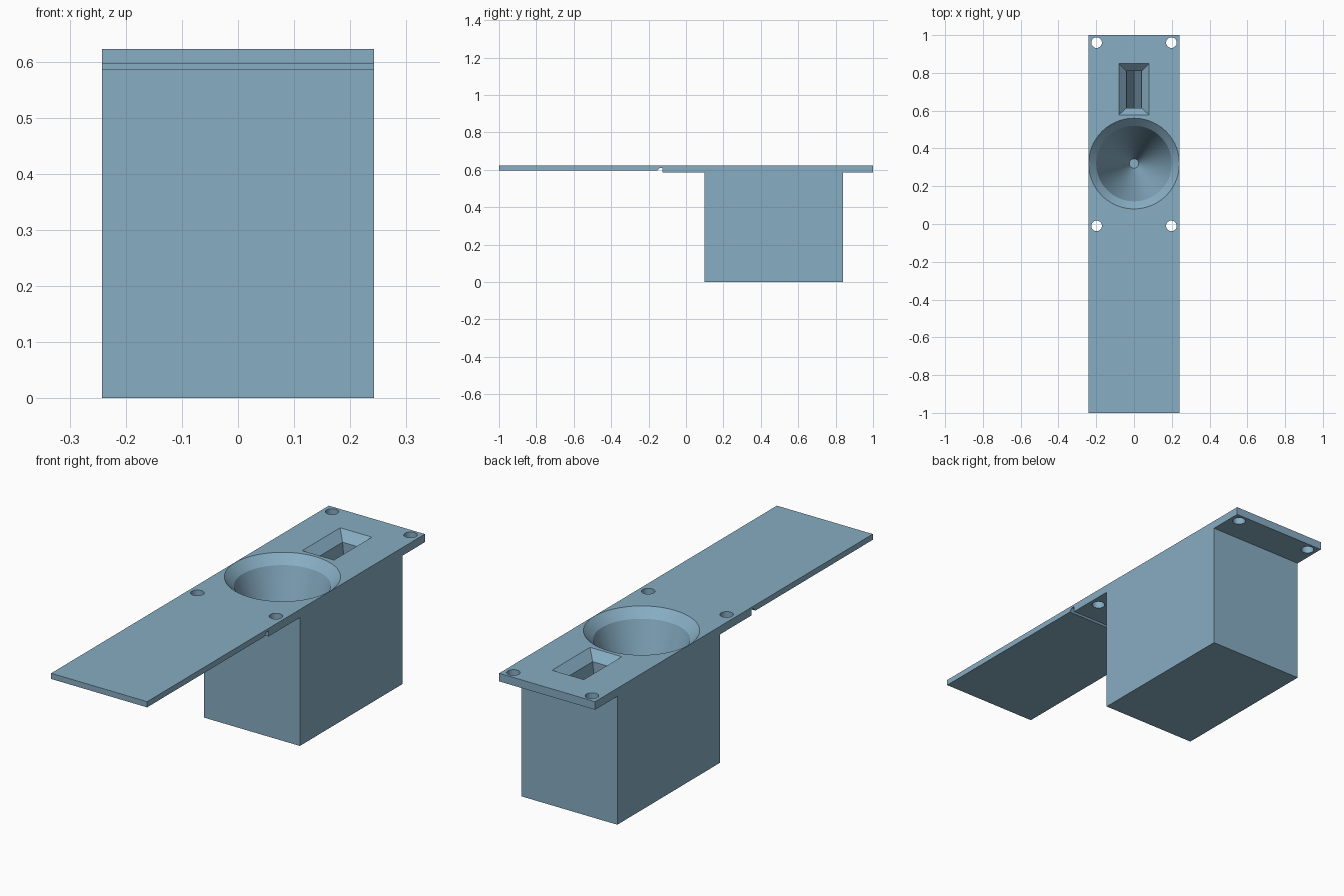
import bpy, bmesh, math

if "Cube" in bpy.data.objects:
    bpy.data.objects.remove(bpy.data.objects["Cube"])

TOP, HALF_W = 0.622, 0.242

blue = bpy.data.materials.new("steel_blue")
blue.diffuse_color = (0.242, 0.418, 0.546, 1)
blue.use_nodes = True
blue.node_tree.nodes["Principled BSDF"].inputs["Base Color"].default_value = blue.diffuse_color


def finish(name, bm):
    bmesh.ops.recalc_face_normals(bm, faces=bm.faces)
    me = bpy.data.meshes.new(name)
    bm.to_mesh(me)
    bm.free()
    me.materials.append(blue)
    ob = bpy.data.objects.new(name, me)
    bpy.context.collection.objects.link(ob)
    return ob


def loft(name, rings):
    """Closed solid through matching rings of points, bottom to top."""
    bm = bmesh.new()
    vs = [[bm.verts.new(p) for p in r] for r in rings]
    n = len(vs[0])
    for a, b in zip(vs, vs[1:]):
        for i in range(n):
            j = (i + 1) % n
            bm.faces.new((a[i], a[j], b[j], b[i]))
    bm.faces.new(vs[0])
    bm.faces.new(vs[-1])
    bmesh.ops.remove_doubles(bm, verts=bm.verts, dist=1e-5)
    return finish(name, bm)


def circle(x, y, z, r, n):
    return [(x + r * math.cos(math.tau * i / n), y + r * math.sin(math.tau * i / n), z)
            for i in range(n)]


def rect(hx, y0, y1, z):
    return [(-hx, y0, z), (hx, y0, z), (hx, y1, z), (-hx, y1, z)]


# Side profile (y, z): thin flap, hinge groove, mounting plate and deep body
profile = [(-1, TOP), (-1, 0.596), (-0.155, 0.596), (-0.14, 0.611), (-0.125, 0.611),
           (-0.125, 0.585), (0.10, 0.585), (0.10, 0), (0.84, 0), (0.84, 0.585),
           (1, 0.585), (1, TOP)]
holder = loft("holder_block", [[(x, y, z) for y, z in profile] for x in (-HALF_W, HALF_W)])

cutters = []

# Conical cup with a 45 degree rim; the rim cone runs on above the surface
cup = [(0.04, 0.025), (TOP - 0.04, 0.2), (TOP, 0.24), (TOP + 0.05, 0.24)]
cutters.append(loft("cup_cutter", [circle(0, 0.32, z, r, 96) for z, r in cup]))

# Wedge slot with a bevelled mouth
slot = [(0.002, 0.615, 0.81, 0.2), (0.04, 0.615, 0.81, TOP - 0.04),
        (0.08, 0.577, 0.85, TOP), (0.08, 0.577, 0.85, TOP + 0.05)]
cutters.append(loft("slot_cutter", [rect(*s) for s in slot]))

# Four screw holes through the plate
for x in (-0.198, 0.198):
    for y in (-0.01, 0.96):
        cutters.append(loft("screw_hole_cutter",
                            [circle(x, y, z, 0.028, 32) for z in (0.5, 0.7)]))

for c in cutters:
    c.hide_render = True
    c.hide_set(True)
    m = holder.modifiers.new(c.name, 'BOOLEAN')
    m.operation, m.solver, m.object = 'DIFFERENCE', 'EXACT', c

# Apply the cuts, then smooth the round walls while keeping edges sharp
bpy.context.view_layer.objects.active = holder
holder.select_set(True)
for m in list(holder.modifiers):
    bpy.ops.object.modifier_apply(modifier=m.name)
for c in cutters:
    bpy.data.objects.remove(c)
bpy.ops.object.shade_smooth_by_angle(angle=math.radians(20))
